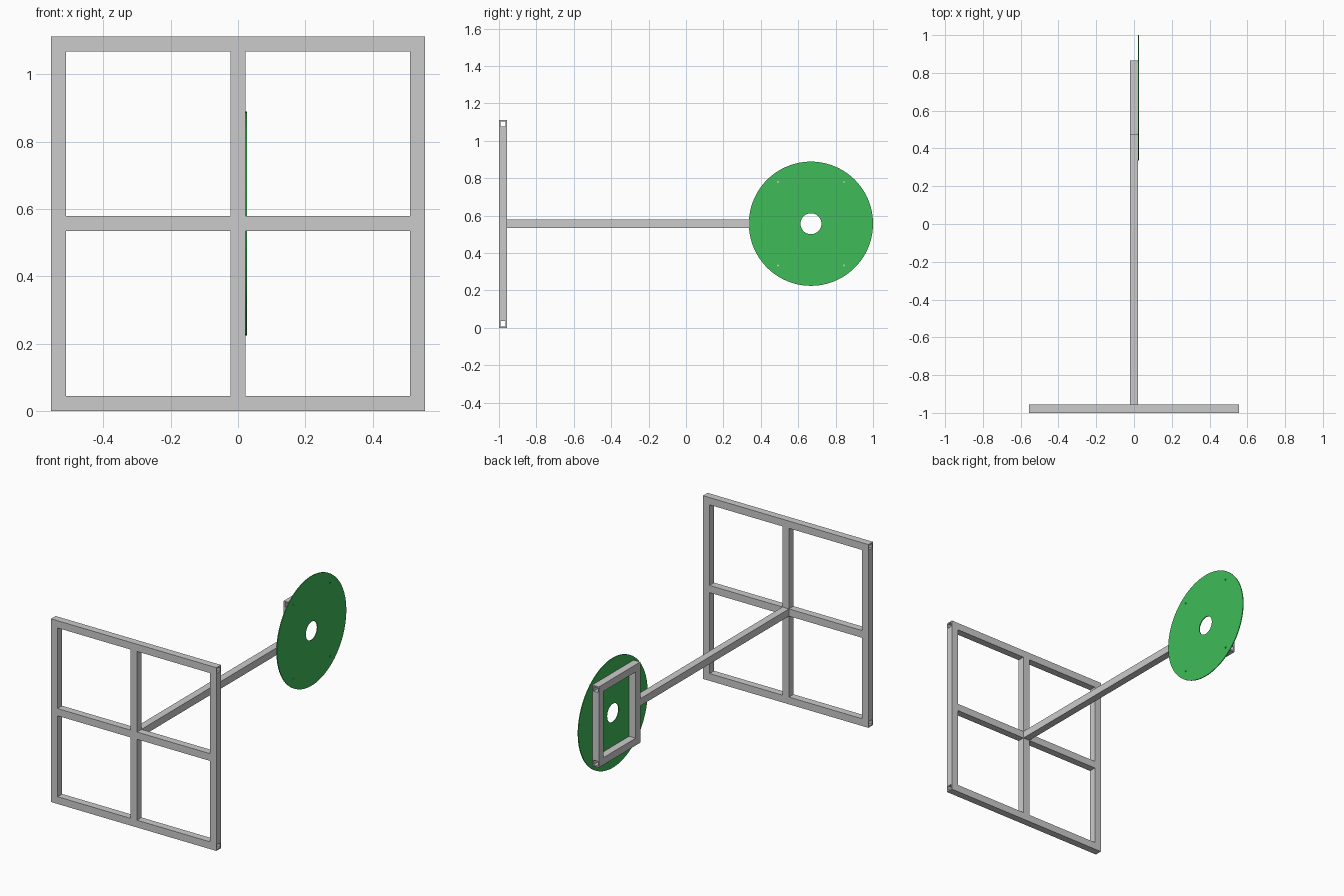
import bpy, bmesh, math
from mathutils import Vector

if "Cube" in bpy.data.objects:
    bpy.data.objects.remove(bpy.data.objects["Cube"])

T = 0.044          # tube width
H = T / 2
WALL = 0.008
ZC = 0.557         # height of the arm
YC = 0.668         # disc centre


def tube(name, a, b):
    """Open-ended square tube from a to b along a main axis."""
    a, b = Vector(a), Vector(b)
    axis = max(range(3), key=lambda i: abs(b[i] - a[i]))
    u, v = Vector(), Vector()
    u[(axis + 1) % 3] = 1
    v[(axis + 2) % 3] = 1
    bm = bmesh.new()
    loops = [[bm.verts.new(p + r * (sx * u + sy * v))
              for sx, sy in ((-1, -1), (1, -1), (1, 1), (-1, 1))]
             for p, r in ((a, H), (b, H), (b, H - WALL), (a, H - WALL))]
    for k in range(4):
        l0, l1 = loops[k], loops[(k + 1) % 4]
        for i in range(4):
            j = (i + 1) % 4
            bm.faces.new((l0[i], l0[j], l1[j], l1[i]))
    bmesh.ops.recalc_face_normals(bm, faces=bm.faces)
    me = bpy.data.meshes.new(name)
    bm.to_mesh(me)
    bm.free()
    ob = bpy.data.objects.new(name, me)
    bpy.context.collection.objects.link(ob)
    return ob


# Large base frame with a cross in the middle
W, TOP, YF = 0.555, 1.112, -1 + H
for label, z in (("bottom", H), ("top", TOP - H)):
    tube(f"base_{label}_rail", (-W, YF, z), (W, YF, z))
for label, x in (("left", -W + H), ("centre", 0), ("right", W - H)):
    tube(f"base_{label}_post", (x, YF, T), (x, YF, TOP - T))
for label, s in (("left", -1), ("right", 1)):
    tube(f"base_{label}_crossbar", (s * H, YF, ZC), (s * (W - T), YF, ZC))

# Long arm
FY, FZ = 0.198, 0.245     # half size of the small frame
tube("arm", (0, -1 + T, ZC), (0, YC - FY, ZC))

# Small frame behind the disc
for label, s in (("lower", -1), ("upper", 1)):
    z = ZC + s * (FZ - H)
    tube(f"mount_{label}_rail", (0, YC - FY, z), (0, YC + FY, z))
for label, s in (("inner", -1), ("outer", 1)):
    y = YC + s * (FY - H)
    tube(f"mount_{label}_post", (0, y, ZC - FZ + T), (0, y, ZC + FZ - T))

# Disc with a centre hole and four bolt holes
cu = bpy.data.curves.new("disc", 'CURVE')
cu.dimensions = '2D'
cu.fill_mode = 'BOTH'
THICK = 0.005
cu.extrude = THICK / 2


def circle(cx, cy, r, n):
    sp = cu.splines.new('POLY')
    sp.points.add(n - 1)
    for i, p in enumerate(sp.points):
        t = 2 * math.pi * i / n
        p.co = (cx + r * math.cos(t), cy + r * math.sin(t), 0, 1)
    sp.use_cyclic_u = True


circle(0, 0, 0.332, 96)
circle(0, 0, 0.056, 48)
for sy in (-1, 1):
    for sz in (-1, 1):
        circle(sy * (FY - H), sz * (FZ - H), 0.005, 16)
disc = bpy.data.objects.new("disc", cu)
disc.location = (H + THICK / 2, YC, ZC)
disc.rotation_euler = (math.pi / 2, 0, math.pi / 2)
bpy.context.collection.objects.link(disc)
mat = bpy.data.materials.new("green")
mat.diffuse_color = (0.05, 0.5, 0.1, 1)
mat.use_nodes = True
mat.node_tree.nodes["Principled BSDF"].inputs["Base Color"].default_value = mat.diffuse_color
cu.materials.append(mat)
bpy.context.view_layer.objects.active = disc
disc.select_set(True)
bpy.ops.object.convert(target='MESH')
disc = bpy.context.object
bm = bmesh.new()
bm.from_mesh(disc.data)
bmesh.ops.remove_doubles(bm, verts=bm.verts, dist=1e-5)
bmesh.ops.recalc_face_normals(bm, faces=bm.faces)
bm.to_mesh(disc.data)
bm.free()
bpy.ops.object.shade_smooth_by_angle(angle=math.radians(30))
